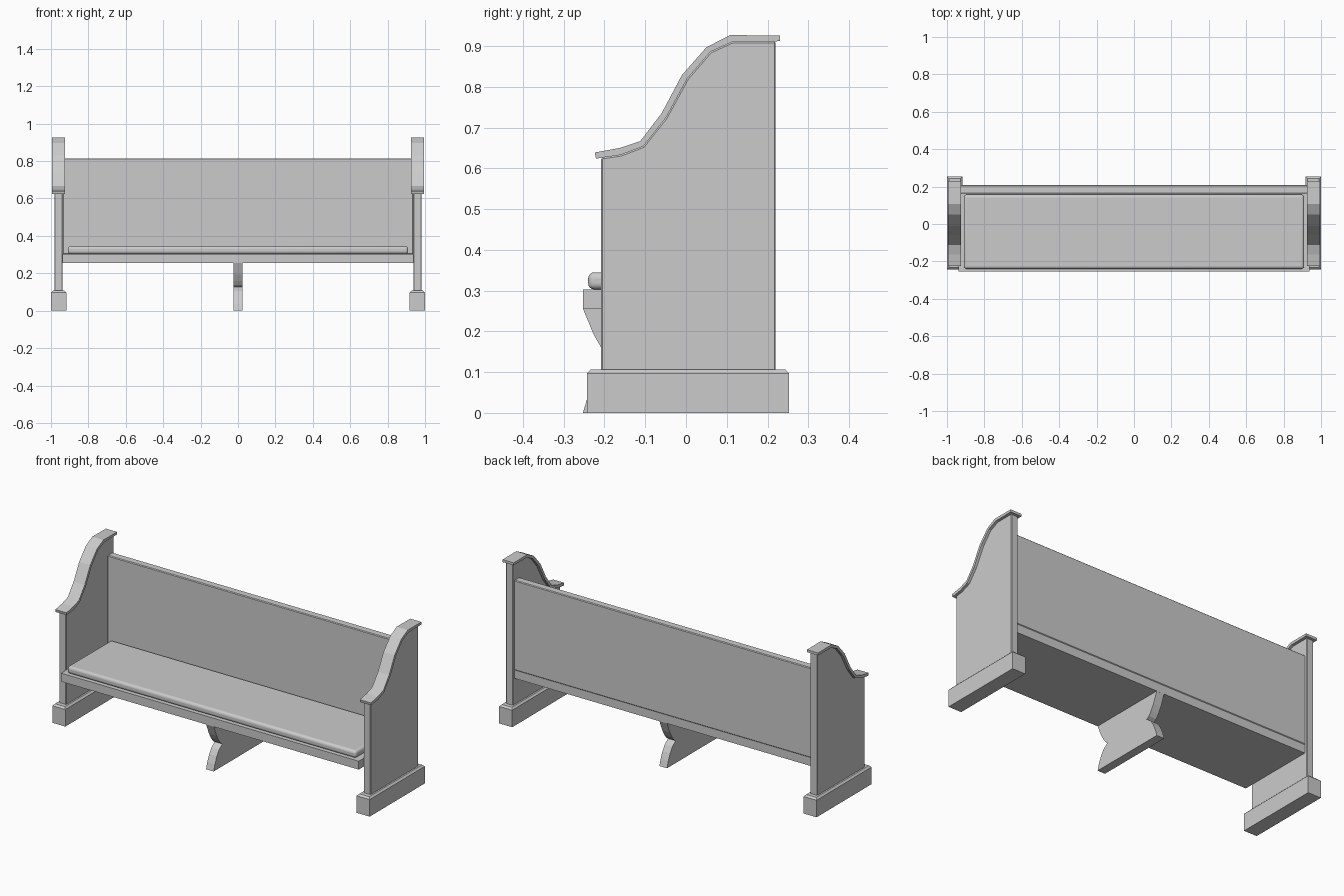
import bpy, bmesh

if "Cube" in bpy.data.objects:
    bpy.data.objects.remove(bpy.data.objects["Cube"])


def finish(name, bm, bevel=0, segments=1):
    bmesh.ops.recalc_face_normals(bm, faces=bm.faces)
    mesh = bpy.data.meshes.new(name)
    bm.to_mesh(mesh)
    bm.free()
    obj = bpy.data.objects.new(name, mesh)
    bpy.context.collection.objects.link(obj)
    if bevel:
        mod = obj.modifiers.new("edge_bevel", 'BEVEL')
        mod.width, mod.segments = bevel, segments
        mod.limit_method = 'ANGLE'
        mod.angle_limit = 1.0
    return obj


def extrude_profile(name, points, x0, x1, bevel=0, segments=1):
    """Extrude a closed (y, z) outline from x0 to x1."""
    bm = bmesh.new()
    face = bm.faces.new([bm.verts.new((x0, y, z)) for y, z in points])
    new = bmesh.ops.extrude_face_region(bm, geom=[face])["geom"]
    bmesh.ops.translate(bm, vec=(x1 - x0, 0, 0),
                        verts=[v for v in new if isinstance(v, bmesh.types.BMVert)])
    return finish(name, bm, bevel, segments)


def box(name, x0, x1, y0, y1, z0, z1, bevel=0, segments=1):
    return extrude_profile(name, [(y0, z0), (y1, z0), (y1, z1), (y0, z1)],
                           x0, x1, bevel, segments)


# S-curve shared by the end panels and their caps
curve = [(-0.16, 0.633), (-0.105, 0.654), (-0.05, 0.723),
         (0.003, 0.82), (0.06, 0.886), (0.115, 0.911)]
panel = [(0.22, 0.10), (-0.208, 0.10), (-0.208, 0.626)] + curve + [(0.22, 0.911)]
cap_top = [(-0.224, 0.639), (-0.163, 0.65), (-0.112, 0.667), (-0.06, 0.735),
           (-0.01, 0.829), (0.05, 0.897), (0.108, 0.927), (0.231, 0.926)]
cap = [(-0.221, 0.624)] + curve + [(0.231, 0.912)] + cap_top[::-1]

# Ends: panel, cap and chamfered foot on each side
for side, s in (("left", -1), ("right", 1)):
    c = 0.959 * s
    extrude_profile(side + "_end_panel", panel, c - 0.022, c + 0.022, 0.003)
    extrude_profile(side + "_end_cap", cap, c - 0.035, c + 0.035)
    y0, y1, h, ch = -0.243, 0.253, 0.107, 0.01
    bm = bmesh.new()
    rings = []
    for z, inset in ((0, 0), (h - ch, 0), (h, ch)):
        w = 0.041 - inset
        rings.append([bm.verts.new(p) for p in (
            (c - w, y0 + inset, z), (c + w, y0 + inset, z),
            (c + w, y1 - inset, z), (c - w, y1 - inset, z))])
    bm.faces.new(rings[0])
    bm.faces.new(rings[2])
    for a, b in zip(rings, rings[1:]):
        for i in range(4):
            j = (i + 1) % 4
            bm.faces.new((a[i], a[j], b[j], b[i]))
    finish(side + "_foot", bm)

# Seat board and backrest
box("seat", -0.938, 0.938, -0.253, 0.205, 0.255, 0.303)
box("backrest", -0.938, 0.938, 0.163, 0.208, 0.303, 0.815, 0.004)

# Rounded seat cushion
cushion = box("seat_cushion", -0.91, 0.91, -0.24, 0.157, 0.303, 0.345, 0.015, 4)
bpy.context.view_layer.objects.active = cushion
cushion.select_set(True)
bpy.ops.object.shade_smooth_by_angle()

# Centre leg with a curved waist, mirrored front to back
front = [(-0.253, 0), (-0.242, 0.037), (-0.225, 0.075), (-0.205, 0.105),
         (-0.175, 0.127), (-0.192, 0.138), (-0.208, 0.16), (-0.227, 0.193), (-0.253, 0.256)]
back = [(-0.048 - y, z) for y, z in reversed(front)]
extrude_profile("centre_leg", front + back, -0.024, 0.024)
